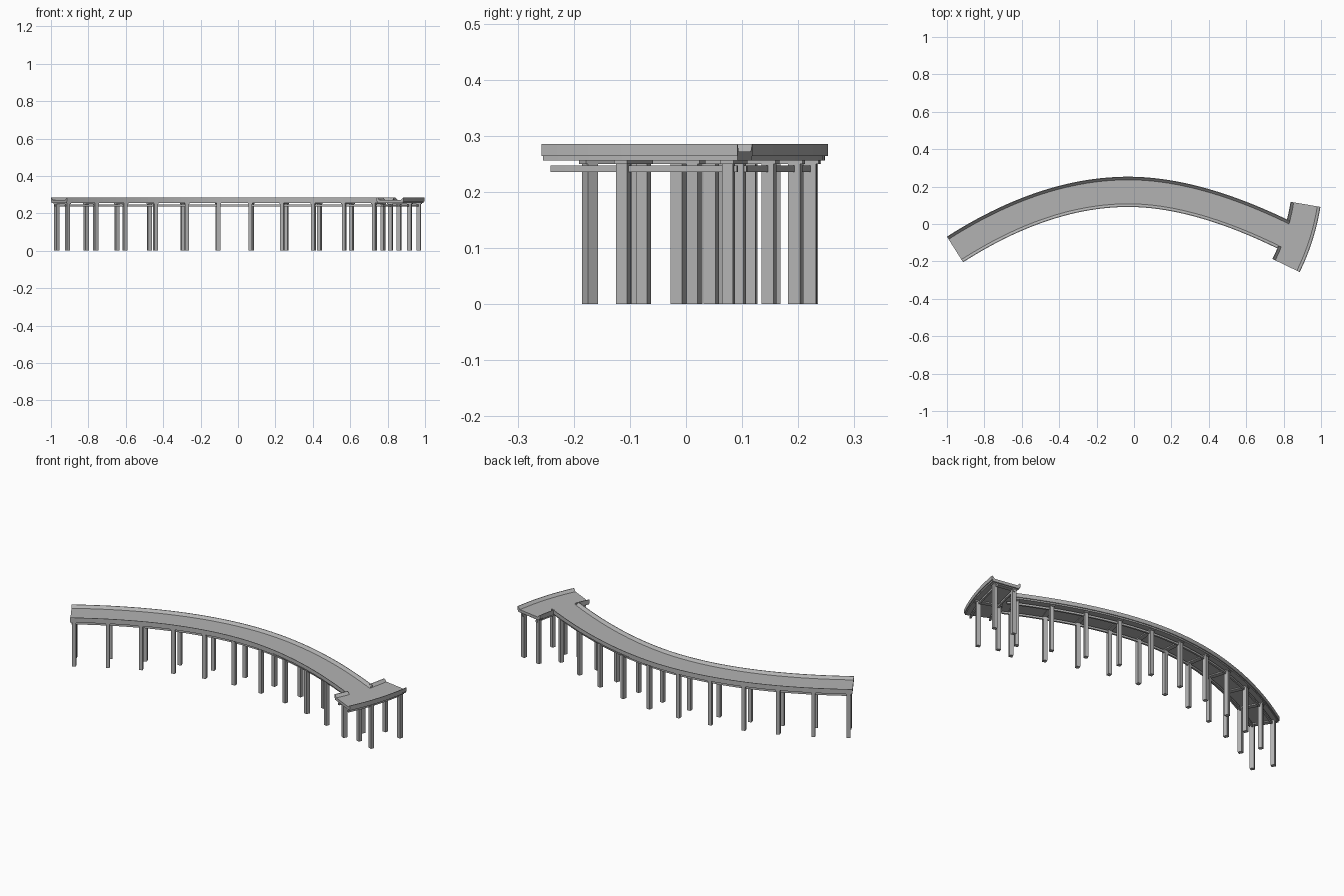
import bpy
import bmesh
from mathutils import Vector

cube = bpy.data.objects.get("Cube")
if cube:
    bpy.data.objects.remove(cube)

concrete = bpy.data.materials.new("grey_concrete")
concrete.use_nodes = True
colour = (0.45, 0.45, 0.45, 1)
concrete.diffuse_color = colour
concrete.node_tree.nodes["Principled BSDF"].inputs["Base Color"].default_value = colour


def finish(name, bm):
    bmesh.ops.recalc_face_normals(bm, faces=bm.faces)
    mesh = bpy.data.meshes.new(name)
    bm.to_mesh(mesh)
    bm.free()
    mesh.materials.append(concrete)
    obj = bpy.data.objects.new(name, mesh)
    bpy.context.collection.objects.link(obj)
    return obj


def bezier(a, b, c, count):
    a, b, c = Vector(a), Vector(b), Vector(c)
    ts = [i / count for i in range(count + 1)]
    return [a * (1 - t) ** 2 + b * 2 * t * (1 - t) + c * t * t for t in ts]


class Path:
    """Plan curve that can be sampled by distance."""

    def __init__(self, points):
        self.points = points
        self.dist = [0]
        for p, q in zip(points, points[1:]):
            self.dist.append(self.dist[-1] + (q - p).length)
        self.length = self.dist[-1]

    def at(self, s):
        i = 0
        while i < len(self.dist) - 2 and self.dist[i + 1] < s:
            i += 1
        p, q = self.points[i], self.points[i + 1]
        tangent = (q - p).normalized()
        return p + tangent * (s - self.dist[i]), tangent

    def frame(self, s):
        before, after = self.at(s - 0.02)[0], self.at(s + 0.02)[0]
        tangent = (after - before).normalized()
        return self.at(s)[0], tangent, Vector((-tangent.y, tangent.x))


def sweep(name, path, profile, start, end, steps):
    bm = bmesh.new()
    rings = []
    for i in range(steps + 1):
        p, _, side = path.frame(start + (end - start) * i / steps)
        rings.append([bm.verts.new((*(p + side * o), z)) for o, z in profile])
    n = len(profile)
    for a, b in zip(rings, rings[1:]):
        for j in range(n):
            k = (j + 1) % n
            bm.faces.new((a[j], a[k], b[k], b[j]))
    bm.faces.new(rings[0])
    bm.faces.new(rings[-1])
    return finish(name, bm)


def box(name, path, s, offset, along, across, low, high):
    p, tangent, side = path.frame(s)
    bm = bmesh.new()
    bmesh.ops.create_cube(bm, size=1)
    for v in bm.verts:
        xy = p + tangent * (v.co.x * along) + side * (offset + v.co.y * across)
        v.co = (xy.x, xy.y, low + (v.co.z + 0.5) * (high - low))
    return finish(name, bm)


def rect(centre, half, low, high):
    return [(centre - half, low), (centre + half, low),
            (centre + half, high), (centre - half, high)]


def kerb(sign):
    return [(sign * o, z) for o, z in
            [(0.064, 0.264), (0.081, 0.264), (0.081, 0.286), (0.078, 0.286), (0.064, 0.272)]]


SIDES = (("right", -1), ("left", 1))


# Deck slab, under-slab and the two beams along the column lines
def build_structure(name, path, deck_end, steps):
    sweep(name + "_deck", path, rect(0, 0.066, 0.264, 0.272), 0, deck_end, steps)
    sweep(name + "_underslab", path, rect(0, 0.076, 0.256, 0.264), 0, path.length, steps)
    for label, sign in SIDES:
        sweep(f"{name}_{label}_beam", path, rect(sign * 0.05, 0.005, 0.236, 0.247),
              0.005, path.length - 0.005, steps)


# Column pair with its cross cap
def build_support(name, path, s):
    box(name + "_cap", path, s, 0, 0.024, 0.14, 0.25, 0.258)
    for label, sign in SIDES:
        box(f"{name}_{label}_column", path, s, sign * 0.054, 0.02, 0.022, 0, 0.251)


# Curved walkway
crown = (-0.03, 0.172)
walk = Path(bezier((-0.957, -0.136), (-0.475, 0.172), crown, 40)
            + bezier(crown, (0.33, 0.172), (0.80, -0.057), 40)[1:])
build_structure("walkway", walk, walk.length + 0.05, 48)
for label, sign in SIDES:
    sweep(f"walkway_{label}_kerb", walk, kerb(sign), 0, walk.length, 48)
for i in range(11):
    build_support(f"walkway_support_{i}", walk, 0.02 + 0.1785 * i)

# Landing platform across the far end
landing = Path(bezier((0.917, 0.105), (0.889, -0.068), (0.813, -0.222), 16))
build_structure("landing", landing, landing.length, 12)
sweep("landing_outer_kerb", landing, kerb(1), 0, landing.length, 12)
sweep("landing_back_kerb", landing, kerb(-1), 0, 0.11, 4)
sweep("landing_front_kerb", landing, kerb(-1), 0.262, landing.length, 4)
# Floor strip bridging the kerb opening
sweep("landing_threshold", landing, rect(-0.073, 0.009, 0.264, 0.272), 0.11, 0.262, 5)
for i, s in enumerate((0.02, 0.205)):
    build_support(f"landing_support_{i}", landing, s)
